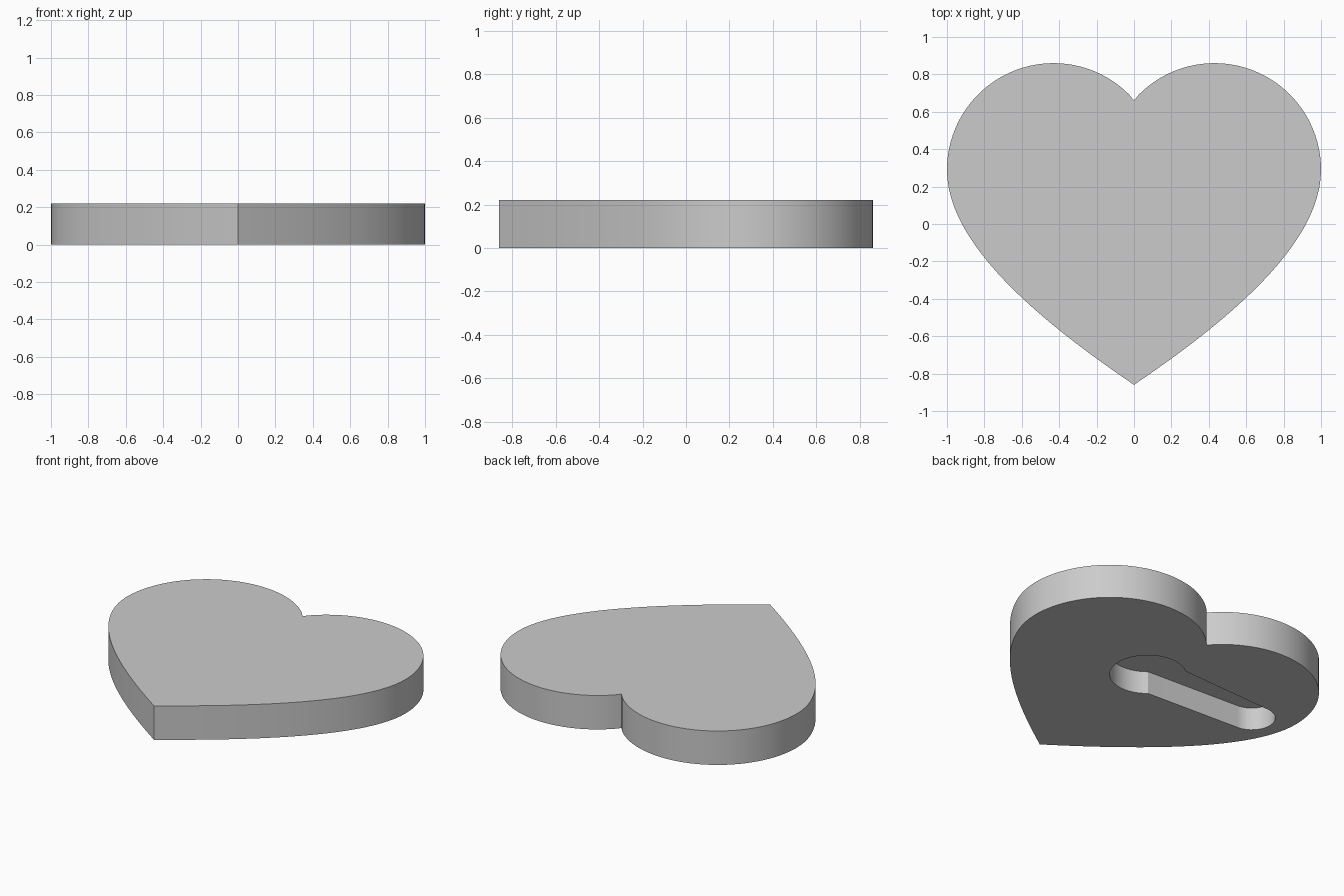
import bpy
import bmesh
from math import cos, sin, pi, radians, asin, atan2
from mathutils import Vector
from mathutils.geometry import interpolate_bezier

HEIGHT = 0.22
POCKET_DEPTH = 0.147

cube = bpy.data.objects.get("Cube")
if cube:
    bpy.data.objects.remove(cube, do_unlink=True)

grey = bpy.data.materials.new("plain_grey")
grey.use_nodes = True
grey.diffuse_color = (0.6, 0.6, 0.6, 1)
grey.node_tree.nodes["Principled BSDF"].inputs["Base Color"].default_value = (0.6, 0.6, 0.6, 1)


def arc(cx, cy, r, start, end, steps):
    """Points along a circular arc, both ends included."""
    angles = [start + (end - start) * i / steps for i in range(steps + 1)]
    return [(cx + r * cos(a), cy + r * sin(a)) for a in angles]


def prism(name, outline, bottom, top):
    """Extrude a closed outline straight up."""
    bm = bmesh.new()
    base = bm.faces.new([bm.verts.new((x, y, bottom)) for x, y in outline])
    ext = bmesh.ops.extrude_face_region(bm, geom=[base])
    moved = [g for g in ext["geom"] if isinstance(g, bmesh.types.BMVert)]
    bmesh.ops.translate(bm, verts=moved, vec=(0, 0, top - bottom))
    bmesh.ops.recalc_face_normals(bm, faces=bm.faces)
    mesh = bpy.data.meshes.new(name)
    bm.to_mesh(mesh)
    bm.free()
    mesh.materials.append(grey)
    obj = bpy.data.objects.new(name, mesh)
    bpy.context.collection.objects.link(obj)
    return obj


# Heart outline: lower flank as a bezier, lobe as an arc, then mirrored
tip, side = Vector((0, -0.86, 0)), Vector((1, 0.29, 0))
flank = interpolate_bezier(tip, Vector((0.5, -0.52, 0)), Vector((1, -0.11, 0)), side, 25)
notch_angle = atan2(0.374, -0.43)
half = [(p.x, p.y) for p in flank] + arc(0.43, 0.29, 0.57, 0, notch_angle, 36)[1:]
half[0], half[-1] = (0, -0.86), (0, 0.66)
heart = prism("heart_body", half + [(-x, y) for x, y in reversed(half[1:-1])], 0, HEIGHT)

# Keyhole pocket: round entry, tapering slot and rounded end
open_angle = pi - asin(0.17 / 0.224)
keyhole = arc(0.043, 0.177, 0.224, -open_angle, open_angle, 40)
keyhole += arc(-0.754, 0.177, 0.138, radians(90), radians(270), 20)
cutter = prism("keyhole_cutter", keyhole, -0.1, POCKET_DEPTH)
cutter.hide_render = True

cut = heart.modifiers.new("keyhole_pocket", "BOOLEAN")
cut.operation = "DIFFERENCE"
cut.solver = "EXACT"
cut.object = cutter

# Bake the cut and smooth the curved walls
bpy.ops.object.select_all(action="DESELECT")
heart.select_set(True)
bpy.context.view_layer.objects.active = heart
bpy.ops.object.modifier_apply(modifier=cut.name)
bpy.data.objects.remove(cutter, do_unlink=True)
bpy.ops.object.shade_smooth_by_angle(angle=radians(30))
